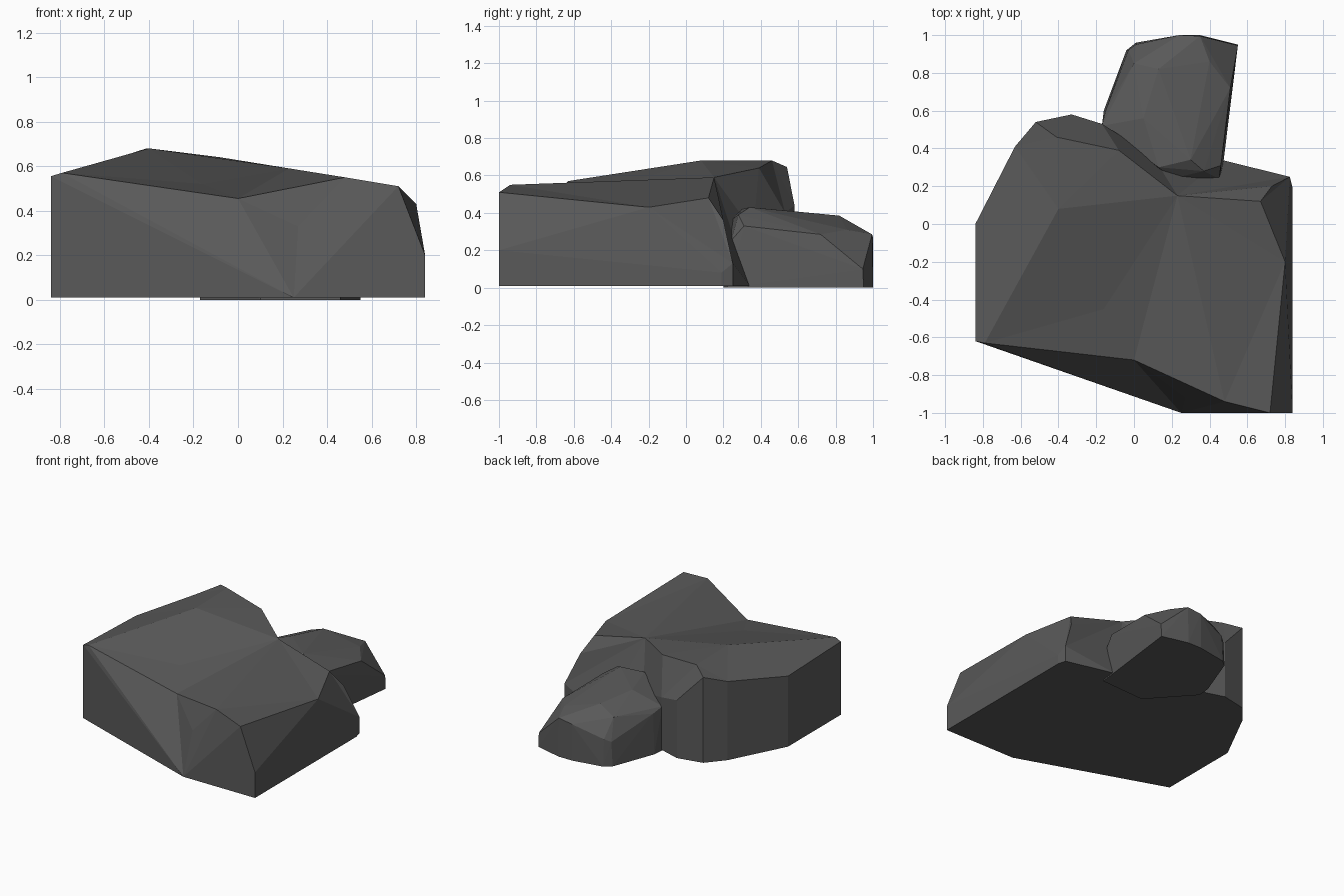
import bpy
import bmesh
from mathutils import Vector
from mathutils.geometry import delaunay_2d_cdt

old = bpy.data.objects.get("Cube")
if old:
    bpy.data.objects.remove(old, do_unlink=True)

stone = bpy.data.materials.new("dark grey stone")
stone.use_nodes = True
GREY = (0.1, 0.1, 0.1, 1)
stone.diffuse_color = GREY
stone.node_tree.nodes["Principled BSDF"].inputs["Base Color"].default_value = GREY


def add_object(name, bm):
    bmesh.ops.recalc_face_normals(bm, faces=bm.faces)
    mesh = bpy.data.meshes.new(name)
    bm.to_mesh(mesh)
    bm.free()
    mesh.materials.append(stone)
    obj = bpy.data.objects.new(name, mesh)
    bpy.context.collection.objects.link(obj)
    return obj


def faceted_slab(name, rim, crown, creases, floor):
    """Walls dropped from the rim to the floor, with a creased top over the crown points."""
    pts = {**rim, **crown}
    keys = list(pts)
    ring = list(rim)
    loop = list(zip(ring, ring[1:] + ring[:1]))
    edges = loop + [pair for path in creases for pair in zip(path, path[1:])]
    index = [(keys.index(a), keys.index(b)) for a, b in edges]
    flat = [Vector(pts[k][:2]) for k in keys]
    out, _, faces, origin, _, _ = delaunay_2d_cdt(flat, index, [], 1, 1e-5)
    bm = bmesh.new()
    top = []
    for co, src in zip(out, origin):
        top.append(bm.verts.new((co.x, co.y, pts[keys[src[0]]][2])))
    for f in faces:
        bm.faces.new([top[i] for i in f])
    # Walls and floor
    for a, b in loop:
        quad = [pts[a], pts[b], (*pts[b][:2], floor), (*pts[a][:2], floor)]
        bm.faces.new([bm.verts.new(p) for p in quad])
    bm.faces.new([bm.verts.new((*p[:2], floor)) for p in rim.values()])
    bmesh.ops.remove_doubles(bm, verts=bm.verts, dist=0.002)
    return add_object(name, bm)


def hull_rock(name, points):
    bm = bmesh.new()
    for p in points:
        bm.verts.new(p)
    res = bmesh.ops.convex_hull(bm, input=bm.verts)
    loose = {g for g in res["geom_interior"] + res["geom_unused"]
             if isinstance(g, bmesh.types.BMVert)}
    bmesh.ops.delete(bm, geom=list(loose), context="VERTS")
    return add_object(name, bm)


# Large boulder: rim runs anticlockwise from the front left corner
rim = {
    "corner": (-0.84, -0.62, 0.555), "toe": (0.25, -1.0, 0.01),
    "brow": (0.72, -1.0, 0.51), "cheek": (0.84, -1.0, 0.2),
    "flank": (0.84, 0.19, 0.08), "heel": (0.825, 0.25, 0.13),
    "notch": (0.46, 0.34, 0.01), "nook": (0.1, 0.36, 0.3),
    "hip": (-0.17, 0.53, 0.4), "tail": (-0.33, 0.58, 0.44),
    "shoulder": (-0.52, 0.54, 0.645), "bend": (-0.63, 0.41, 0.595),
    "side": (-0.84, 0.0, 0.535),
}
crown = {
    "edge": (-0.79, -0.63, 0.57), "dip": (0.0, -0.72, 0.455),
    "hollow": (-0.16, -0.45, 0.52), "lip": (0.48, -0.94, 0.55),
    "chin": (0.27, -0.92, 0.33), "ridge": (-0.4, 0.08, 0.68),
    "peak": (-0.41, 0.46, 0.68), "saddle": (-0.08, 0.39, 0.64),
    "crest": (0.23, 0.15, 0.59), "knob": (0.67, 0.12, 0.48),
    "knee": (0.73, 0.2, 0.36), "arm": (0.8, -0.2, 0.43),
}
creases = [
    ("corner", "edge", "dip", "lip", "brow"), ("edge", "hollow", "dip"),
    ("edge", "ridge", "hollow"), ("ridge", "dip"), ("toe", "chin", "lip"),
    ("dip", "chin"), ("ridge", "peak", "saddle", "crest", "knob", "knee", "heel"),
    ("crest", "heel"), ("brow", "arm", "knob"), ("arm", "cheek"), ("arm", "heel"),
    ("peak", "shoulder"), ("peak", "tail"), ("saddle", "hip"), ("crest", "notch"),
    ("ridge", "side"), ("ridge", "crest"), ("crest", "lip"),
]
creases = [c for c in creases if c != ("ridge", "dip")] + [("hollow", "crest")]
faceted_slab("large_boulder", rim, crown, creases, 0.01)

# Small boulder tucked in behind
hull_rock("small_boulder", [
    (-0.17, 0.5, 0), (-0.16, 0.6, 0), (-0.04, 0.92, 0), (0.01, 0.96, 0),
    (0.24, 1.0, 0), (0.35, 1.0, 0), (0.55, 0.95, 0), (0.46, 0.22, 0), (0.1, 0.2, 0),
    (-0.17, 0.52, 0.33), (-0.15, 0.6, 0.3), (-0.03, 0.92, 0.18), (0.01, 0.95, 0.2),
    (0.0, 0.85, 0.33), (0.13, 0.82, 0.385), (0.24, 1.0, 0.27), (0.35, 0.995, 0.285),
    (0.4, 0.86, 0.31), (0.55, 0.945, 0.1), (0.51, 0.72, 0.285),
    (0.46, 0.31, 0.33), (0.45, 0.24, 0.25), (0.37, 0.28, 0.39), (0.3, 0.34, 0.43),
    (0.13, 0.3, 0.42), (0.05, 0.56, 0.41), (0.2, 0.24, 0.36),
])
